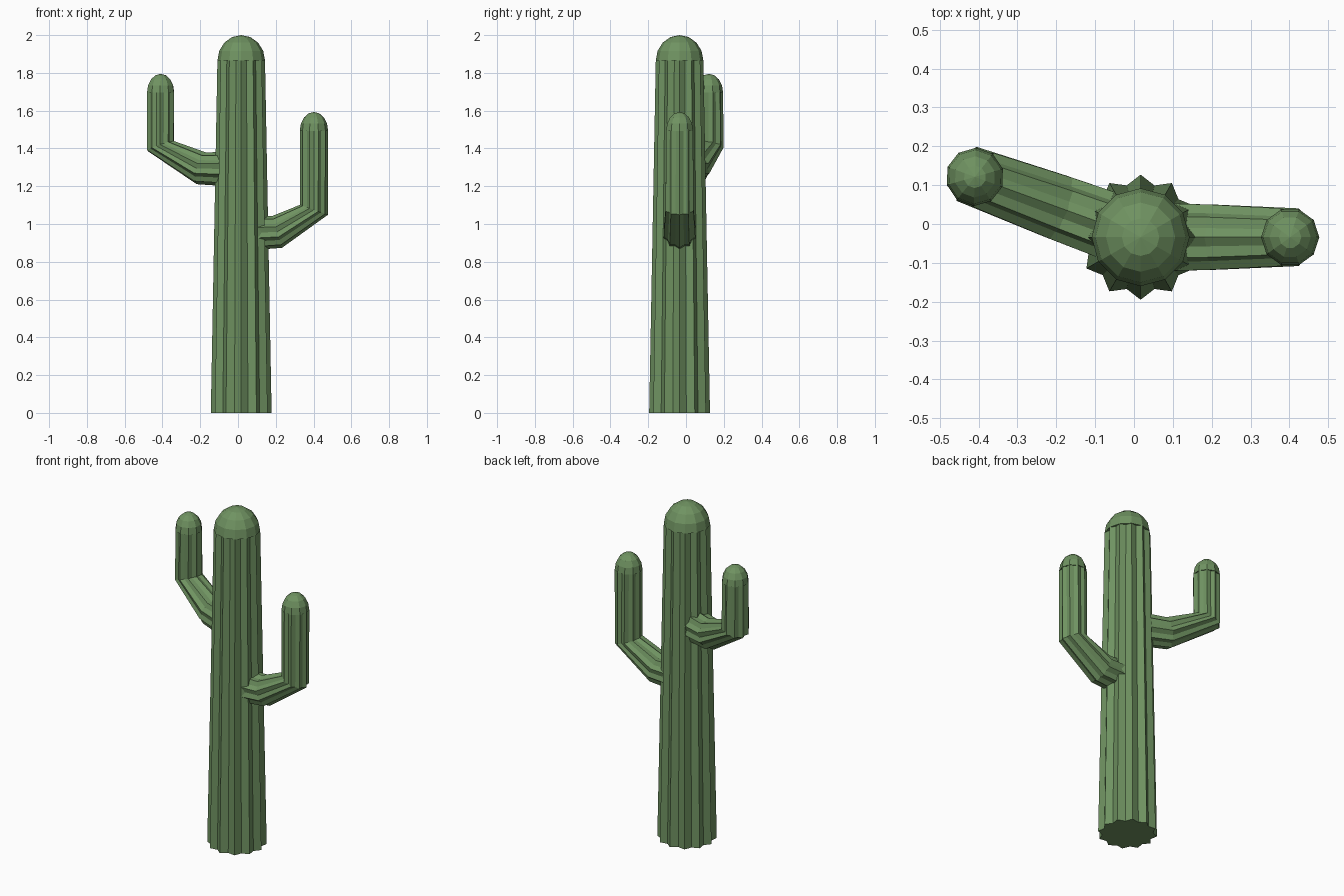
import bpy, bmesh
from math import sin, cos, pi, radians
from mathutils import Vector

if "Cube" in bpy.data.objects:
    bpy.data.objects.remove(bpy.data.objects["Cube"])

mat = bpy.data.materials.new("cactus_green")
mat.diffuse_color = (0.16, 0.29, 0.12, 1)
mat.use_nodes = True
mat.node_tree.nodes["Principled BSDF"].inputs["Base Color"].default_value = mat.diffuse_color
CX, CY = 0.017, -0.034


def finish(bm, name):
    bmesh.ops.recalc_face_normals(bm, faces=bm.faces)
    me = bpy.data.meshes.new(name)
    bm.to_mesh(me)
    bm.free()
    me.materials.append(mat)
    ob = bpy.data.objects.new(name, me)
    bpy.context.collection.objects.link(ob)
    return ob


def ribbed_tube(name, rings, ribs, heading):
    """Star-section tube; rings = (distance from axis, z, path tilt in degrees, tip r, valley r)."""
    bm = bmesh.new()
    out = Vector((cos(heading), sin(heading), 0))
    side = Vector((-sin(heading), cos(heading), 0))
    up = Vector((0, 0, 1))
    loops = []
    for d, z, tilt, tip, valley in rings:
        t = radians(tilt)
        m = out * sin(t) - up * cos(t)
        c = Vector((CX, CY, z)) + out * d
        loop = []
        for i in range(ribs * 2):
            a = pi * i / ribs
            r = valley if i % 2 else tip
            loop.append(bm.verts.new(c + m * (r * cos(a)) + side * (r * sin(a))))
        loops.append(loop)
    n = ribs * 2
    for lo, hi in zip(loops, loops[1:]):
        for i in range(n):
            bm.faces.new((lo[i], lo[(i + 1) % n], hi[(i + 1) % n], hi[i]))
    bm.faces.new(loops[0])
    bm.faces.new(loops[-1])
    return finish(bm, name)


def dome(name, dist, z, r, height, sides, heading):
    """Faceted half-sphere cap, slightly stretched in z."""
    bm = bmesh.new()
    x, y = CX + dist * cos(heading), CY + dist * sin(heading)
    loops = []
    for k in range(4):
        e = pi / 2 * k / 4
        loops.append([bm.verts.new((x + r * cos(e) * cos(heading + 2 * pi * i / sides),
                                    y + r * cos(e) * sin(heading + 2 * pi * i / sides),
                                    z + height * sin(e))) for i in range(sides)])
    top = bm.verts.new((x, y, z + height))
    for lo, hi in zip(loops, loops[1:]):
        for i in range(sides):
            j = (i + 1) % sides
            bm.faces.new((lo[i], lo[j], hi[j], hi[i]))
    for i in range(sides):
        bm.faces.new((loops[-1][i], loops[-1][(i + 1) % sides], top))
    bm.faces.new(loops[0])
    return finish(bm, name)


# Trunk with twelve ribs, tapering upward
ribbed_tube("trunk", [(0, 0, 90, 0.161, 0.138), (0, 1.865, 90, 0.126, 0.108)], 12, 0)
dome("trunk_cap", 0, 1.865, 0.126, 0.135, 12, 0)


# Arms: level stub, sloping forearm, upright end
def arm(name, heading, bend, reach, z0, z1, z2):
    rings = [(0.05, z0, 0, 0.092, 0.079),
             (bend, z0 + 0.005, 17, 0.088, 0.076),
             (reach, z1, 70, 0.078, 0.067),
             (reach, z2, 90, 0.075, 0.064)]
    ribbed_tube(name, rings, 10, heading)
    dome(name + "_cap", reach, z2, 0.075, 0.1, 10, heading)


arm("right_arm", 0, 0.19, 0.385, 0.953, 1.075, 1.493)
arm("left_arm", radians(160), 0.225, 0.454, 1.29, 1.413, 1.695)
